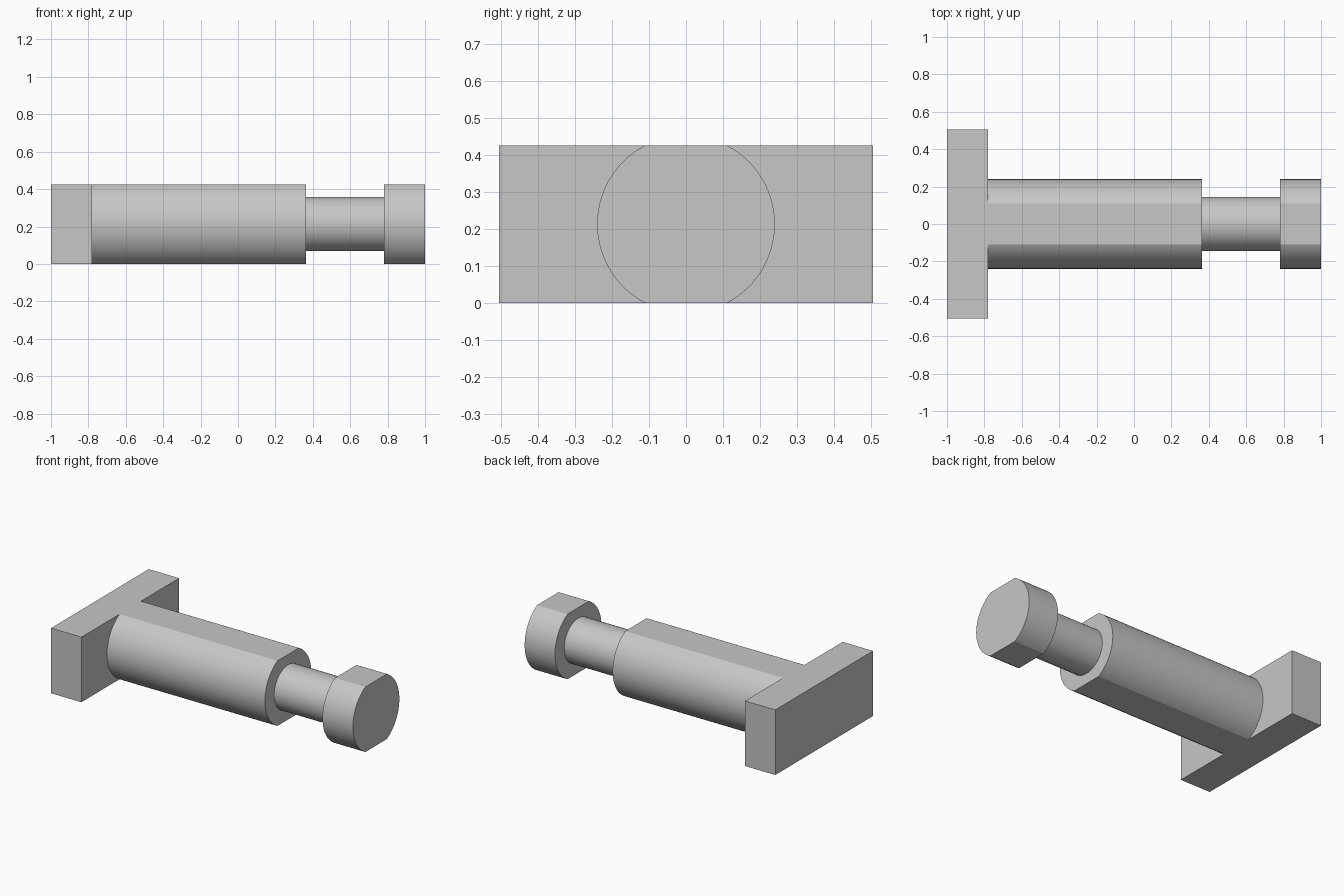
import bpy
import bmesh
import math

cube = bpy.data.objects.get("Cube")
if cube:
    bpy.data.objects.remove(cube, do_unlink=True)

HALF_H = 0.213      # half of the overall height, also the shaft axis height
SEGMENTS = 40       # steps along each rounded side

grey = bpy.data.materials.new("plain_grey")
grey.use_nodes = True
colour = (0.57, 0.57, 0.57, 1.0)
grey.diffuse_color = colour
grey.node_tree.nodes["Principled BSDF"].inputs["Base Color"].default_value = colour


def flattened_circle(radius):
    """Circle in the YZ plane, cut flat where it passes the top and bottom."""
    limit = math.asin(min(1.0, HALF_H / radius))
    points = []
    for middle in (0.0, math.pi):
        for i in range(SEGMENTS + 1):
            a = middle - limit + 2 * limit * i / SEGMENTS
            points.append((radius * math.cos(a), radius * math.sin(a)))
    return points


def extrude_x(name, outline, x0, x1, cap0=True, cap1=True):
    """Extrude a YZ outline along x, with optional end caps."""
    bm = bmesh.new()
    rings = [[bm.verts.new((x, y, z + HALF_H)) for y, z in outline] for x in (x0, x1)]
    n = len(outline)
    for i in range(n):
        j = (i + 1) % n
        bm.faces.new((rings[0][i], rings[0][j], rings[1][j], rings[1][i]))
    if cap0:
        bm.faces.new(rings[0])
    if cap1:
        bm.faces.new(rings[1])
    bmesh.ops.remove_doubles(bm, verts=bm.verts, dist=1e-5)
    bmesh.ops.recalc_face_normals(bm, faces=bm.faces)
    mesh = bpy.data.meshes.new(name)
    bm.to_mesh(mesh)
    bm.free()
    mesh.materials.append(grey)
    obj = bpy.data.objects.new(name, mesh)
    bpy.context.collection.objects.link(obj)
    bpy.ops.object.select_all(action="DESELECT")
    obj.select_set(True)
    bpy.context.view_layer.objects.active = obj
    bpy.ops.object.shade_smooth_by_angle(angle=math.radians(20))
    return obj


# Crossbar plate
w = 0.505
bar = [(-w, -HALF_H), (w, -HALF_H), (w, HALF_H), (-w, HALF_H)]
extrude_x("crossbar", bar, -1.0, -0.78)

# Thick shaft, slim neck and end head, all on one axis
thick = flattened_circle(0.24)
extrude_x("shaft", thick, -0.78, 0.363, cap0=False)
extrude_x("neck", flattened_circle(0.145), 0.363, 0.78, cap0=False, cap1=False)
extrude_x("head", thick, 0.78, 1.0)
